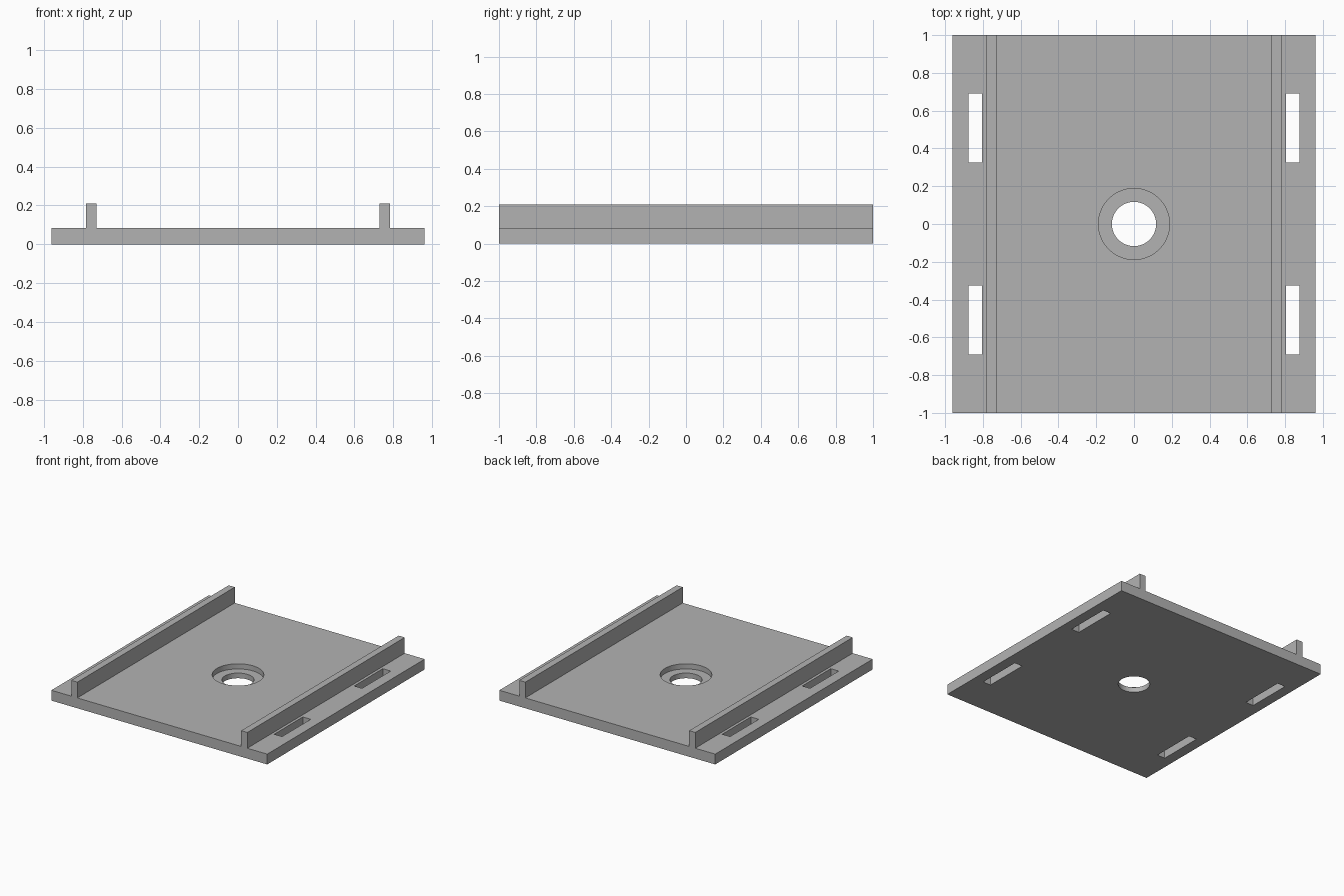
import bpy

if "Cube" in bpy.data.objects:
    bpy.data.objects.remove(bpy.data.objects["Cube"], do_unlink=True)

HALF_X, HALF_Y, THICK, RAIL_TOP = 0.96, 1.0, 0.083, 0.21

grey = bpy.data.materials.new("plain grey")
grey.use_nodes = True
colour = (0.45, 0.45, 0.45, 1)
grey.diffuse_color = colour
grey.node_tree.nodes["Principled BSDF"].inputs["Base Color"].default_value = colour


def box(name, x0, x1, y0, y1, z0, z1):
    bpy.ops.mesh.primitive_cube_add(size=1, location=((x0 + x1) / 2, (y0 + y1) / 2, (z0 + z1) / 2))
    ob = bpy.context.object
    ob.name = name
    ob.scale = (x1 - x0, y1 - y0, z1 - z0)
    bpy.ops.object.transform_apply(location=False, rotation=False, scale=True)
    ob.data.materials.append(grey)
    return ob


def cylinder(name, radius, z0, z1):
    bpy.ops.mesh.primitive_cylinder_add(vertices=96, radius=radius, depth=z1 - z0,
                                        location=(0, 0, (z0 + z1) / 2))
    ob = bpy.context.object
    ob.name = name
    ob.data.materials.append(grey)
    return ob


def combine(target, tool, operation):
    mod = target.modifiers.new(tool.name, "BOOLEAN")
    mod.operation = operation
    mod.solver = "EXACT"
    mod.object = tool
    bpy.context.view_layer.objects.active = target
    bpy.ops.object.modifier_apply(modifier=mod.name)
    bpy.data.objects.remove(tool, do_unlink=True)


# Base plate
plate = box("base_plate", -HALF_X, HALF_X, -HALF_Y, HALF_Y, 0, THICK)

# Centre hole with a wider recess from above
combine(plate, cylinder("centre_hole", 0.117, -0.1, 0.3), "DIFFERENCE")
combine(plate, cylinder("recess", 0.188, THICK / 2, 0.3), "DIFFERENCE")

# Four strap slots outside the rails
for sx in (-1, 1):
    for sy in (-1, 1):
        xs = sorted((sx * 0.805, sx * 0.875))
        ys = sorted((sy * 0.326, sy * 0.69))
        combine(plate, box("slot", *xs, *ys, -0.1, 0.3), "DIFFERENCE")

# Two full-length guide rails joined to the plate
for sx in (-1, 1):
    xs = sorted((sx * 0.729, sx * 0.783))
    combine(plate, box("rail", *xs, -HALF_Y, HALF_Y, THICK / 2, RAIL_TOP), "UNION")

# Smooth bore walls, sharp edges elsewhere
bpy.ops.object.select_all(action="DESELECT")
plate.select_set(True)
bpy.context.view_layer.objects.active = plate
bpy.ops.object.shade_smooth_by_angle()
